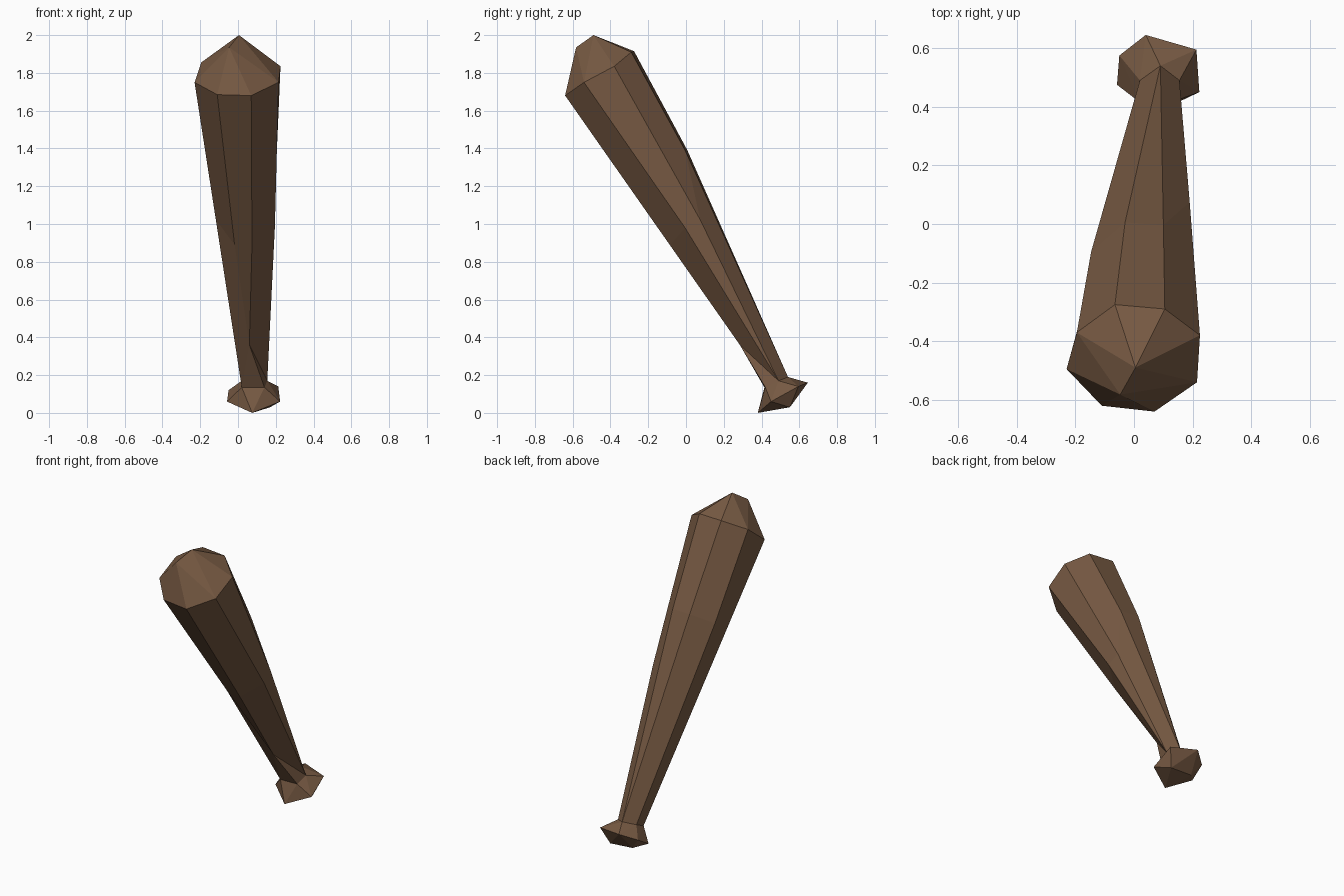
import bpy, bmesh
from mathutils import Vector

if "Cube" in bpy.data.objects:
    bpy.data.objects.remove(bpy.data.objects["Cube"])

wood = bpy.data.materials.new("brown wood")
wood.diffuse_color = (0.185, 0.102, 0.056, 1)
wood.use_nodes = True
wood.node_tree.nodes["Principled BSDF"].inputs["Base Color"].default_value = wood.diffuse_color


def finish(bm, name):
    bmesh.ops.recalc_face_normals(bm, faces=bm.faces[:])
    me = bpy.data.meshes.new(name)
    bm.to_mesh(me)
    bm.free()
    me.materials.append(wood)
    ob = bpy.data.objects.new(name, me)
    bpy.context.collection.objects.link(ob)
    return ob


def hull_part(name, ring, others):
    """Convex faceted part, left open where it joins the shaft at `ring`."""
    bm = bmesh.new()
    joint = {bm.verts.new(p) for p in ring}
    for p in others:
        bm.verts.new(p)
    bmesh.ops.convex_hull(bm, input=bm.verts[:])
    bm.normal_update()
    inner = [f for f in bm.faces if all(v in joint for v in f.verts)]
    bmesh.ops.delete(bm, geom=inner, context='FACES')
    return finish(bm, name)


# Eight-sided ring at the widest part of the bat
head = [(-0.23, -0.495, 1.75), (-0.11, -0.62, 1.685), (0.07, -0.64, 1.68),
        (0.215, -0.54, 1.75), (0.225, -0.38, 1.835), (0.105, -0.29, 1.91),
        (-0.065, -0.275, 1.915), (-0.195, -0.37, 1.855)]

# Five-sided ring at the thin grip, and the point where the underside narrows
n0, n1, n2, n3, n4 = neck = [(0.09, 0.54, 0.19), (0.155, 0.49, 0.17),
                             (0.14, 0.42, 0.135), (0.02, 0.415, 0.135),
                             (0.02, 0.49, 0.17)]
under = (0.06, 0.285, 0.36)
grip = [n3, under, under, n1, n1, n0, n0, n4]

# Shaft: lofted head to grip with a slight bulge partway down
bulge = [(0.45, (0, 0, 0)), (0.6, (-0.01, 0, 0)), (0.6, (0.01, 0, 0)),
         (0.5, (0.01, 0.02, 0.02)), (0.5, (0, 0.02, 0.02)),
         (0.32, (0, 0.02, 0.03)), (0.32, (-0.015, 0.02, 0.03)),
         (0.32, (-0.02, 0, 0.01))]
middle = [Vector(a).lerp(Vector(b), t) + Vector(off)
          for a, b, (t, off) in zip(head, grip, bulge)]

bm = bmesh.new()
rings = [[bm.verts.new(p) for p in r] for r in (head, middle, grip)]
for upper, lower in zip(rings, rings[1:]):
    for i in range(8):
        j = (i + 1) % 8
        bm.faces.new((upper[i], upper[j], lower[j], lower[i]))
for tri in ((under, n3, n2), (under, n2, n1)):
    bm.faces.new([bm.verts.new(p) for p in tri])
bmesh.ops.remove_doubles(bm, verts=bm.verts[:], dist=0.001)
finish(bm, "shaft")

# Rounded end cap of the bat
hull_part("head_cap", head, [(0.005, -0.49, 2.0), (-0.047, -0.582, 1.935)])

# Pommel: flared ring and blunt underside (walls flare in, so lofted by hand)
rim = [(0.075, 0.38, 0.0), (0.223, 0.45, 0.06), (0.213, 0.595, 0.14),
       (0.04, 0.645, 0.16), (-0.05, 0.575, 0.12), (-0.058, 0.475, 0.06)]
hull_part("pommel", neck, rim + [(0.17, 0.55, 0.03), (0.01, 0.545, 0.04)])
